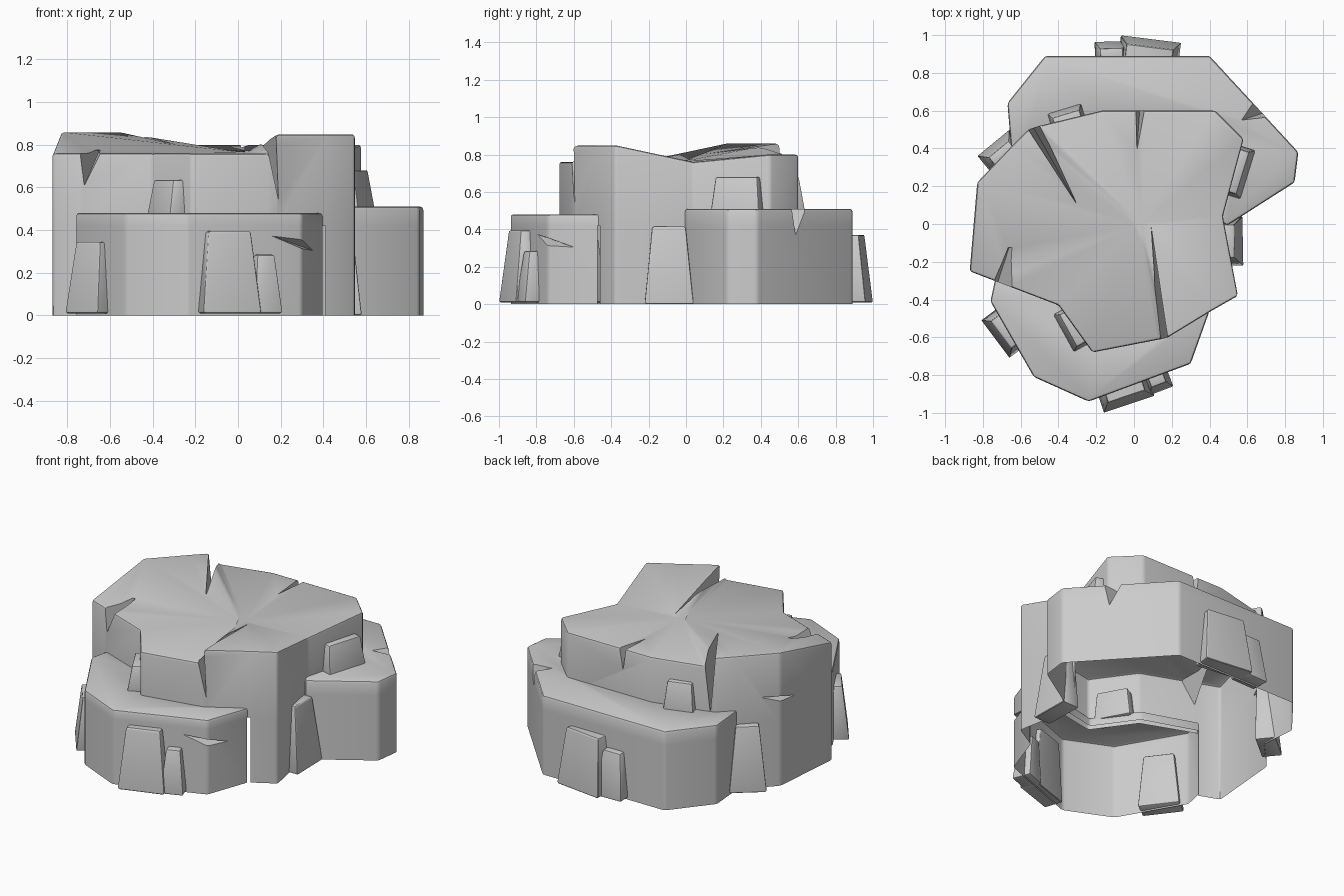
import bpy, bmesh, math
from mathutils import Vector

if "Cube" in bpy.data.objects:
    bpy.data.objects.remove(bpy.data.objects["Cube"])

MAIN = [(-.87, -.25, .76), (-.74, -.30, .76), (-.40, -.43, .76), (-.22, -.68, .76),
        (.14, -.61, .76), (.18, -.60, .85), (.41, -.46, .85), (.55, -.38, .85),
        (.47, .04, .76), (.58, .45, .80), (.43, .60, .80), (-.17, .60, .80),
        (-.50, .52, .80), (-.56, .50, .86), (-.64, .42, .86), (-.83, .22, .86)]
FRONT = [(-.76, -.41), (-.53, -.81), (-.24, -.94), (.30, -.74), (.40, -.46), (.37, -.43),
         (.17, -.56), (-.20, -.64), (-.38, -.39), (-.73, -.27)]
BACK = [(.49, -.01), (.85, .22), (.87, .38), (.40, .89), (-.47, .89), (-.67, .64), (-.65, .40),
        (-.61, .40), (-.55, .46), (-.17, .56), (.40, .56), (.54, .42), (.44, .04)]


def inside(p, poly):
    hit = False
    for a, b in zip(poly, poly[1:] + poly[:1]):
        if (a[1] > p.y) != (b[1] > p.y):
            if p.x < a[0] + (p.y - a[1]) * (b[0] - a[0]) / (b[1] - a[1]):
                hit = not hit
    return hit


def add(name, bm):
    me = bpy.data.meshes.new(name)
    bm.to_mesh(me)
    bm.free()
    ob = bpy.data.objects.new(name, me)
    bpy.context.collection.objects.link(ob)
    return ob


def hull(name, pts):
    bm = bmesh.new()
    bmesh.ops.convex_hull(bm, input=[bm.verts.new(p) for p in pts])
    bmesh.ops.recalc_face_normals(bm, faces=bm.faces)
    return add(name, bm)


def finish(ob, width, cutters=(), hidden_in=()):
    # bevel, cut the cracks, then open the underside and drop buried walls
    bev = ob.modifiers.new("bevel", 'BEVEL')
    bev.width, bev.segments = width, 2
    bev.limit_method, bev.angle_limit = 'ANGLE', math.radians(22)
    for c in cutters:
        m = ob.modifiers.new("crack", 'BOOLEAN')
        m.operation, m.object, m.solver = 'DIFFERENCE', c, 'EXACT'
    dg = bpy.context.evaluated_depsgraph_get()
    dg.update()
    me = bpy.data.meshes.new_from_object(ob.evaluated_get(dg))
    ob.modifiers.clear()
    ob.data = me
    for c in cutters:
        bpy.data.objects.remove(c)
    if hidden_in:
        bm = bmesh.new()
        bm.from_mesh(me)
        for z in (0, .42):
            bmesh.ops.bisect_plane(bm, geom=bm.verts[:] + bm.edges[:] + bm.faces[:],
                                   plane_co=(0, 0, z), plane_no=(0, 0, 1), clear_inner=(z == 0))
        gone = []
        for f in bm.faces:
            c = f.calc_center_median()
            if c.z < .42 and any(inside(c, p) for p in hidden_in):
                gone.append(f)
        bmesh.ops.delete(bm, geom=gone, context='FACES')
        bm.to_mesh(me)
        bm.free()
    bpy.ops.object.select_all(action='DESELECT')
    ob.select_set(True)
    bpy.context.view_layer.objects.active = ob
    bpy.ops.object.shade_smooth_by_angle(angle=math.radians(35))


def rock(name, ring, centre=None):
    # closed prism; the top is a fan when a centre point is given
    bm = bmesh.new()
    top = [bm.verts.new(p) for p in ring]
    low = [bm.verts.new((p[0], p[1], -.1)) for p in ring]
    n = len(ring)
    for i in range(n):
        j = (i + 1) % n
        bm.faces.new((low[i], low[j], top[j], top[i]))
    bm.faces.new(low[::-1])
    if centre:
        c = bm.verts.new(centre)
        for i in range(n):
            bm.faces.new((top[i], top[(i + 1) % n], c))
    else:
        bm.faces.new(top)
    bmesh.ops.recalc_face_normals(bm, faces=bm.faces)
    return add(name, bm)


def crack(apex, foot, left, right):
    # wedge whose crease runs from apex to foot, widened past the surface
    mid = (Vector(apex) + Vector(foot)) / 2
    far = [Vector(p) * 2 - mid for p in (left, right)]
    ob = hull("crack_cutter", [apex, foot] + far)
    ob.hide_render = True
    return ob


# Tall central rock with four cracks over the rim and one at a corner
finish(rock("central_rock", MAIN, (.03, .0, .765)), .015, [
    crack((.09, -.01, .77), (.19, -.595, .54), (.143, -.61, .76), (.178, -.60, .85)),
    crack((-.30, .10, .80), (-.53, .508, .50), (-.56, .50, .86), (-.50, .52, .80)),
    crack((.015, .385, .79), (.03, .60, .66), (.01, .60, .80), (.055, .60, .80)),
    crack((-.65, -.09, .77), (-.72, -.305, .61), (-.74, -.30, .76), (-.645, -.335, .76)),
    hull("crack_cutter", [(-.75, .30, .58), (-.84, .09, .54), (-.87, .25, .60), (-.87, .25, .53)]),
], [FRONT, BACK])

# Lower ledges in front and behind
finish(rock("front_ledge", [(x, y, .48) for x, y in FRONT]), .015, [
    hull("crack_cutter", [(.16, -.792, .372), (.35, -.60, .305),
                          (.34, -.78, .37), (.34, -.78, .29)])],
    [[p[:2] for p in MAIN]])
finish(rock("back_ledge", [(x, y, .51) for x, y in BACK]), .015, [
    crack((.57, .55, .51), (.68, .586, .37), (.63, .64, .51), (.70, .565, .51))],
    [[p[:2] for p in MAIN]])


# Small tapered slabs leaning on the walls: outer foot corners, bottom, top
def slab(name, p, q, z0, z1, depth=.12):
    p, q = Vector((*p, 0)), Vector((*q, 0))
    u = (q - p).normalized()
    inward = Vector((-u.y, u.x, 0))
    t = .1 * (z1 - z0)
    lean = .02 + .06 * (z1 - z0)
    pts = []
    for z, s, d in ((z0, 0, 0), (z1, t, lean)):
        for base, sign in ((p, 1), (q, -1)):
            for k in (d, depth):
                pts.append(base + u * s * sign + inward * k + Vector((0, 0, z)))
    finish(hull(name, pts), .01)


for i, (p, q, z0, z1) in enumerate([
    ((-.16, -1.0), (.11, -.91), .01, .395),
    ((.08, -.91), (.21, -.86), .01, .285),
    ((-.81, -.51), (-.66, -.71), .01, .345),
    ((-.43, -.48), (-.32, -.68), .46, .635),
    ((.58, -.22), (.575, .04), .0, .415),
    ((.565, .13), (.645, .39), .49, .68),
    ((.25, .96), (-.07, 1.0), .01, .37),
    ((-.03, .97), (-.21, .965), .01, .30),
    ((-.66, .50), (-.83, .36), .01, .42),
    ((-.28, .64), (-.46, .585), .49, .68),
]):
    slab("slab_%d" % (i + 1), p, q, z0, z1)
